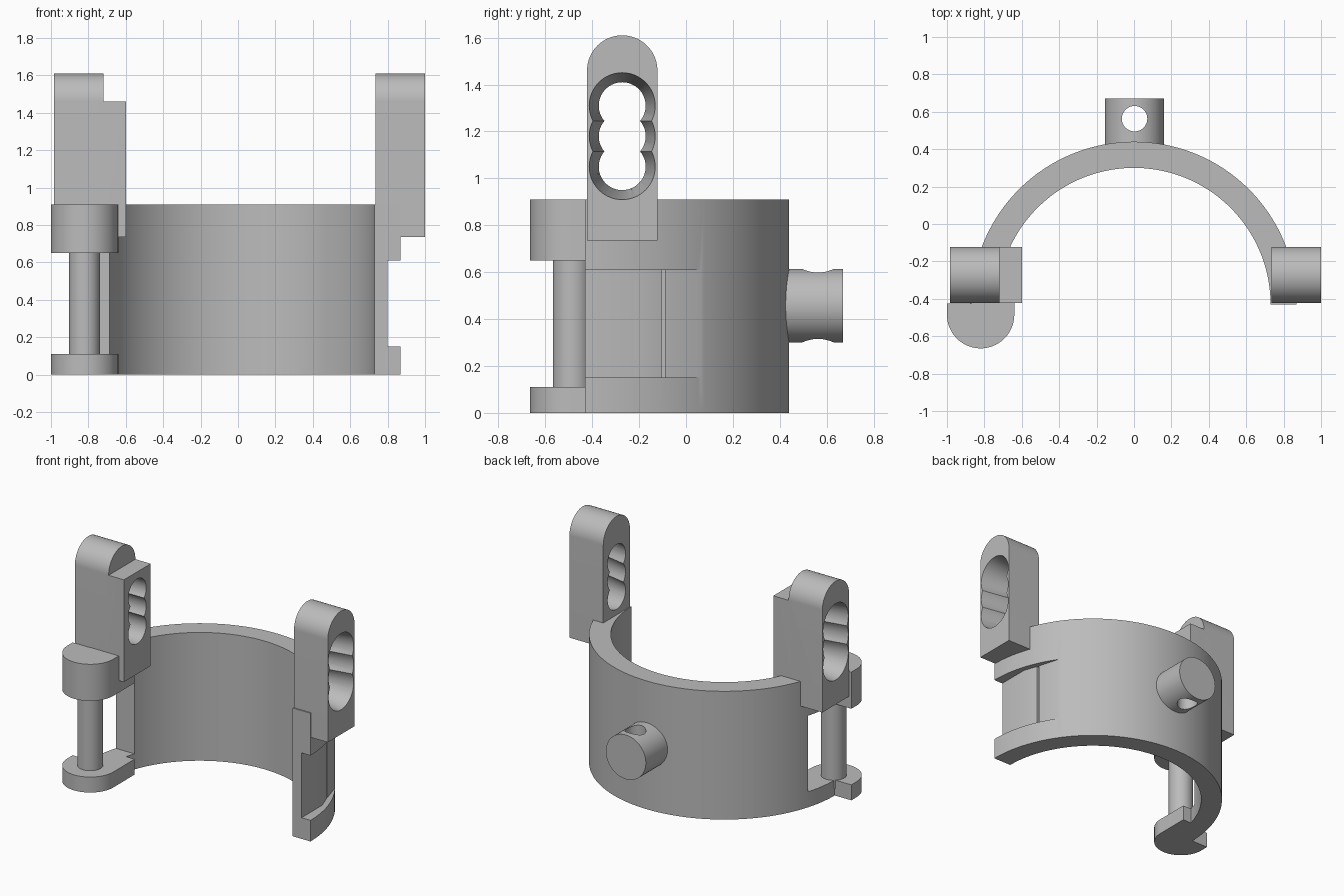
import bpy, bmesh, math
from mathutils import Vector, Matrix

cube = bpy.data.objects.get("Cube")
if cube:
    bpy.data.objects.remove(cube, do_unlink=True)

grey = bpy.data.materials.new("plain grey")
grey.use_nodes = True
grey.diffuse_color = (0.5, 0.5, 0.5, 1)
grey.node_tree.nodes["Principled BSDF"].inputs["Base Color"].default_value = (0.5, 0.5, 0.5, 1)


def add_object(name, bm):
    bmesh.ops.recalc_face_normals(bm, faces=bm.faces)
    mesh = bpy.data.meshes.new(name)
    bm.to_mesh(mesh)
    bm.free()
    mesh.materials.append(grey)
    ob = bpy.data.objects.new(name, mesh)
    bpy.context.collection.objects.link(ob)
    return ob


def prism(name, outline, low, high, axis="z"):
    """Extrude an outline along z (points are x, y) or x (points are y, z)."""
    bm = bmesh.new()
    place = (lambda a, b: (a, b, low)) if axis == "z" else (lambda a, b: (low, a, b))
    face = bm.faces.new([bm.verts.new(place(a, b)) for a, b in outline])
    step = Vector((0, 0, high - low)) if axis == "z" else Vector((high - low, 0, 0))
    ext = bmesh.ops.extrude_face_region(bm, geom=[face], use_keep_orig=True)
    moved = [g for g in ext["geom"] if isinstance(g, bmesh.types.BMVert)]
    bmesh.ops.translate(bm, vec=step, verts=moved)
    return add_object(name, bm)


def rod(name, start, end, r1, r2=None, sides=64):
    start, end = Vector(start), Vector(end)
    span = end - start
    turn = span.to_track_quat("Z", "Y").to_matrix().to_4x4()
    bm = bmesh.new()
    bmesh.ops.create_cone(bm, cap_ends=True, segments=sides, radius1=r1,
                          radius2=r1 if r2 is None else r2, depth=span.length,
                          matrix=Matrix.Translation((start + end) / 2) @ turn)
    return add_object(name, bm)


def box(name, x0, x1, y0, y1, z0, z1):
    return prism(name, [(x0, y0), (x1, y0), (x1, y1), (x0, y1)], z0, z1)


def boolean(ob, cutter, operation="DIFFERENCE"):
    cutter.hide_render = True
    bpy.context.view_layer.objects.active = ob
    mod = ob.modifiers.new("cut", "BOOLEAN")
    mod.operation, mod.object, mod.solver = operation, cutter, "EXACT"
    bpy.ops.object.modifier_apply(modifier=mod.name)
    bpy.data.objects.remove(cutter, do_unlink=True)


def arc(cx, cy, r, a0, a1, n):
    angles = [math.radians(a0 + (a1 - a0) * i / n) for i in range(n + 1)]
    return [(cx + r * math.cos(a), cy + r * math.sin(a)) for a in angles]


parts = []

# Half-ring shell
CY = -0.43
shell = prism("half_ring", arc(0, CY, 0.87, 0, 180, 96) + arc(0, CY, 0.73, 180, 0, 96), 0, 0.91)
# Shallow recess on one end, with a thin groove
boolean(shell, prism("recess_cutter", [(0.80, -0.6), (0.80, -0.2), (0.765, -0.1),
                                       (0.715, 0.07), (1.1, 0.07), (1.1, -0.6)], 0.15, 0.61))
boolean(shell, box("groove_cutter", 0.735, 0.9, -0.105, -0.09, 0.15, 0.61))
# Clearance gap behind the hinge pin
boolean(shell, box("gap_cutter", -1.1, -0.5, -0.6, -0.18, 0.11, 0.65))
parts.append(shell)

# Hinge pin and its two lugs
PX, PY = -0.82, -0.485
lug = arc(PX, PY, 0.18, 180, 360, 40) + [(-0.64, -0.245), (-0.80, -0.245), (-0.80, -0.425), (-1.0, -0.425)]
parts.append(prism("lower_lug", lug, 0, 0.11))
parts.append(prism("upper_lug", lug, 0.65, 0.91))
parts.append(rod("hinge_pin", (PX, PY, 0.05), (PX, PY, 0.7), 0.083))

# Round-topped posts with tapered triple-lobed slots
SY = -0.272
post_outline = [(SY - 0.15, 0.735), (SY + 0.15, 0.735)] + arc(SY, 1.46, 0.15, 0, 180, 40)
left_post = prism("left_post", post_outline, 0.735, 1.0, "x")
right_post = prism("right_post", post_outline, -0.985, -0.72, "x")
boolean(right_post, box("inner_block", -0.75, -0.60, SY - 0.15, SY + 0.15, 0.735, 1.46), "UNION")
for post, outer, inner in ((left_post, 1.0, 0.735), (right_post, -0.985, -0.72)):
    side = 1 if outer > 0 else -1
    for z in (1.05, 1.18, 1.31):
        boolean(post, rod("taper_cutter", (outer + side * 0.002, SY, z), (inner, SY, z), 0.141, 0.1))
        boolean(post, rod("bore_cutter", (inner + side * 0.02, SY, z), (inner - side * 0.2, SY, z), 0.1))
    parts.append(post)

# Rear knob with a vertical hole
knob = rod("rear_knob", (0.003, 0.38, 0.457), (0.003, 0.67, 0.457), 0.157)
boolean(knob, rod("knob_hole_cutter", (0.003, 0.563, 0.2), (0.003, 0.563, 0.8), 0.068))
parts.append(knob)

# Smooth shading with crisp edges
bpy.ops.object.select_all(action="DESELECT")
for ob in parts:
    ob.select_set(True)
bpy.context.view_layer.objects.active = shell
bpy.ops.object.shade_smooth_by_angle(angle=math.radians(30))
